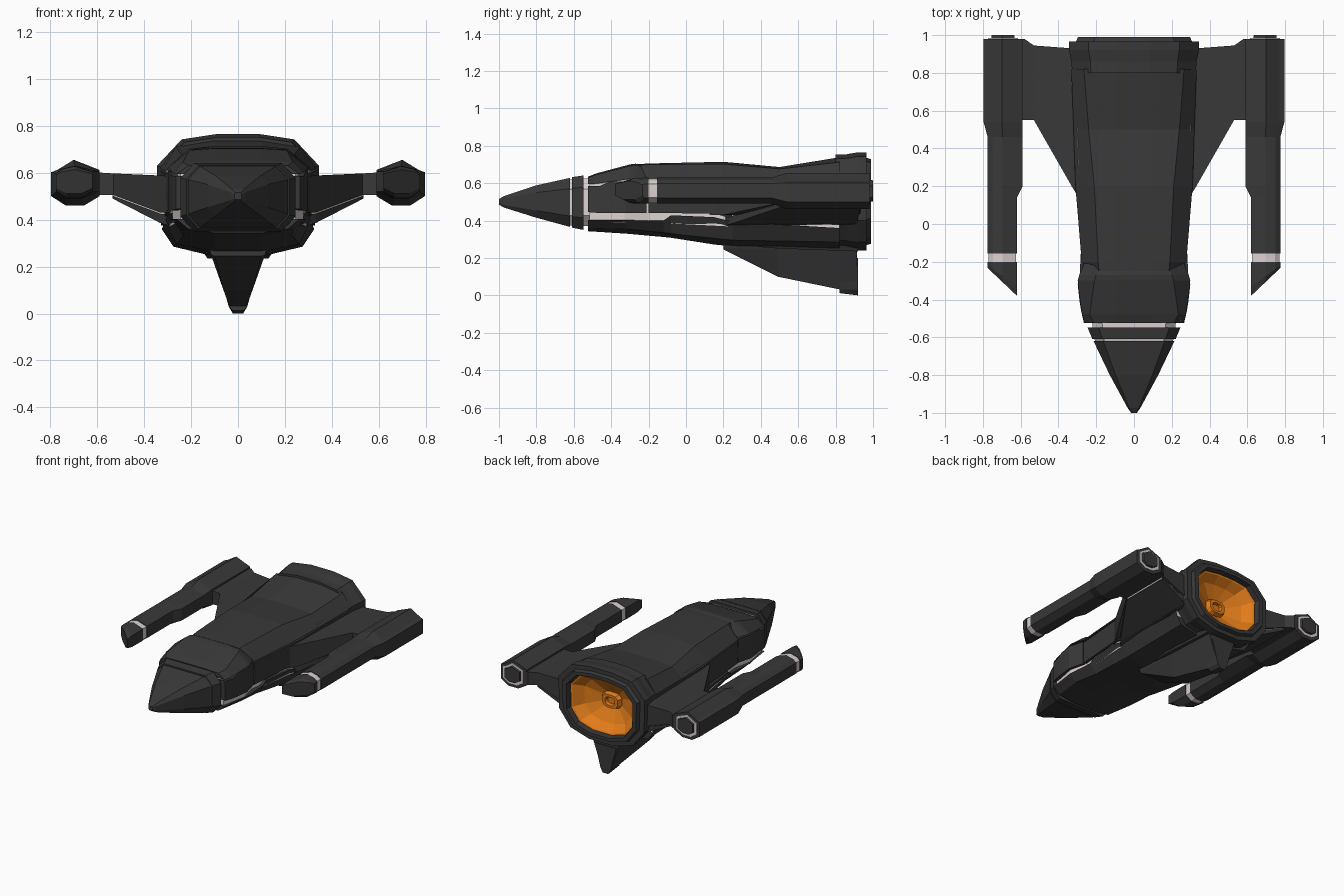
import bpy, bmesh


def material(name, rgb):
    m = bpy.data.materials.new(name)
    m.diffuse_color = (*rgb, 1)
    return m


DARK = material("dark_hull", (0.04, 0.04, 0.04))
LIGHT = material("light_trim", (0.72, 0.64, 0.64))
GLOW = material("engine_orange", (0.75, 0.2, 0.01))


def loft(name, rings, mat, mirror=False):
    """Skin a list of equal-length 3D rings and cap both ends."""
    bm = bmesh.new()
    vr = [[bm.verts.new(p) for p in r] for r in rings]
    n = len(vr[0])
    for a, b in zip(vr, vr[1:]):
        for i in range(n):
            j = (i + 1) % n
            bm.faces.new((a[i], a[j], b[j], b[i]))
    bm.faces.new(vr[0])
    bm.faces.new(vr[-1])
    bmesh.ops.recalc_face_normals(bm, faces=bm.faces)
    me = bpy.data.meshes.new(name)
    bm.to_mesh(me)
    bm.free()
    me.materials.append(mat)
    ob = bpy.data.objects.new(name, me)
    bpy.context.collection.objects.link(ob)
    if mirror:
        ob.modifiers.new("mirror", "MIRROR")
    return ob


def sym(y, *half):
    """Ring at y from a right-hand half profile listed top to bottom."""
    return [(x, y, z) for x, z in half] + [(-x, y, z) for x, z in reversed(half)]


def oct_ring(y, w, zt, zb):
    c, h = w * 0.76, (zt - zb) * 0.22
    return sym(y, (c, zt), (w, zt - h), (w, zb + h), (c, zb))


def at(y, prof, s=1.0, cx=0.0, cz=0.5):
    """Ring at y from a full profile scaled about a centre."""
    return [(cx + (x - cx) * s, y, cz + (z - cz) * s) for x, z in prof]


# Nose cone, nose collar and the light neck showing in the gaps
loft("nose_cone", [oct_ring(-1, .015, .515, .485), oct_ring(-.975, .033, .53, .47),
                   oct_ring(-.8, .128, .588, .415), oct_ring(-.62, .214, .628, .366)], DARK)
loft("nose_collar", [oct_ring(-.61, .22, .632, .362), oct_ring(-.548, .246, .641, .35)], DARK)
loft("nose_neck", [oct_ring(-.65, .19, .61, .38), oct_ring(-.61, .21, .622, .372),
                   oct_ring(-.5, .225, .625, .37)], LIGHT)

# Light inner core visible between the hull panels
loft("hull_core", [sym(y, (w, zt), (w, zb)) for y, w, zt, zb in [
    (-.515, .245, .61, .39), (-.33, .28, .625, .39), (-.2, .25, .625, .39),
    (.2, .292, .625, .37), (.82, .31, .63, .34)]], LIGHT)

# Cockpit roof and upper hull shell
loft("cockpit_roof", [
    sym(-.525, (.1, .634), (.21, .63), (.262, .595)),
    sym(-.48, (.1, .652), (.235, .645), (.275, .597)),
    sym(-.3, (.1, .70), (.21, .692), (.298, .622)),
    sym(-.27, (.1, .704), (.20, .697), (.29, .622)),
    sym(-.21, (.1, .695), (.18, .685), (.265, .622))], DARK)
loft("upper_hull", [
    sym(-.25, (.1, .702), (.185, .696), (.235, .62)),
    sym(-.2, (.1, .705), (.19, .70), (.277, .61)),
    sym(.2, (.1, .714), (.21, .702), (.31, .61)),
    sym(.5, (.1, .686), (.24, .676), (.32, .61)),
    sym(.82, (.1, .738), (.265, .712), (.332, .62))], DARK)

# Side panels
loft("cockpit_side", [sym(y, (w, zt), (w, zb)) for y, w, zt, zb in [
    (-.525, .265, .585, .445), (-.46, .28, .585, .44),
    (-.41, .288, .608, .44), (-.32, .298, .61, .44), (-.21, .27, .61, .44)]], DARK)
loft("hull_side", [sym(y, (w, zt), (w + .004, .52), (w, zb)) for y, w, zt, zb in [
    (-.2, .272, .597, .44), (.15, .302, .597, .438),
    (.25, .312, .597, .408), (.82, .328, .608, .375)]], DARK)

# Lower hull tub
loft("lower_hull", [sym(y, (w, zt), (w - .05, zm), (.1, zb)) for y, w, zt, zm, zb in [
    (-.525, .262, .402, .36, .343), (-.32, .29, .402, .355, .33),
    (-.12, .28, .40, .335, .312), (-.08, .284, .428, .33, .308),
    (.15, .302, .418, .305, .272), (.25, .31, .393, .295, .262),
    (.82, .325, .36, .285, .243)]], DARK)

# Engine collar with a recessed opening, and the orange bowl inside
half = [(.09, .765), (.24, .742), (.345, .63), (.34, .40), (.25, .285), (.1, .24)]
outer = half + [(-x, z) for x, z in reversed(half)]
loft("engine_collar", [at(.80, outer, .95), at(.86, outer, .96), at(.92, outer), at(.965, outer),
                       at(.965, outer, .89), at(.99, outer, .86),
                       at(.99, outer, .77), at(.81, outer, .74)], DARK)
loft("engine_bowl", [at(.815, outer, .73), at(.955, outer, .74), at(.95, outer, .70),
                     at(.89, outer, .55), at(.84, outer, .22), at(.87, outer, .18),
                     at(.87, outer, .11), at(.85, outer, .09)], GLOW)

# Wings, with a light seam and an underside fairing
def wing_ring(x, y0, y1, zt, zb):
    return [(x, y0, zt), (x, y1, zt), (x, y1, zb), (x, y0, zb)]


loft("wing", [wing_ring(.28, .12, .925, .585, .43), wing_ring(.33, .2, .93, .588, .43),
              wing_ring(.53, .55, .945, .597, .505), wing_ring(.58, .55, .98, .60, .505),
              wing_ring(.66, .55, .98, .60, .51)], DARK, True)
loft("wing_seam", [wing_ring(.28, .2, .91, .45, .39),
                   wing_ring(.535, .57, .93, .53, .497)], LIGHT, True)
loft("wing_fairing", [wing_ring(.28, .2, .915, .42, .37), wing_ring(.33, .25, .915, .425, .385),
                      wing_ring(.535, .56, .935, .502, .49)], DARK, True)

# Nacelles: slim barrel in front, thick housing at the rear
slim = [(.695, .63), (.75, .617), (.775, .597), (.775, .52),
        (.73, .49), (.665, .49), (.62, .52), (.62, .605)]
wide = [(x if x > .64 else .59, z) for x, z in slim]
thick = [(.70, .655), (.77, .612), (.796, .602), (.796, .50),
         (.735, .461), (.655, .461), (.59, .50), (.59, .612)]
loft("nacelle", [at(-.155, slim), at(.14, slim), at(.2, wide), at(.46, wide),
                 at(.54, thick), at(.98, thick)], DARK, True)
loft("nacelle_band", [at(-.21, slim, .94, .697, .56), at(-.14, slim, .94, .697, .56)], LIGHT, True)
tip = [(x, -.38 + (x - .62) * .95, .57 + (z - .57) * .72) for x, z in slim]
mid = [(x, -.33 + (x - .62) * .7, .56 + (z - .56) * .96) for x, z in slim]
loft("nacelle_tip", [tip, mid, at(-.2, slim)], DARK, True)
loft("nacelle_exhaust_rim", [at(.97, thick, .78, .695, .56), at(.985, thick, .78, .695, .56)],
     LIGHT, True)
loft("nacelle_exhaust", [at(.97, thick, .62, .695, .56), at(1.0, thick, .58, .695, .56)],
     DARK, True)

# Ventral fin and its heel block
loft("ventral_fin", [sym(y, (.125, .29), (.115, .25), (w, zb)) for y, w, zb in [
    (.2, .1, .245), (.49, .062, .10), (.83, .036, .03), (.915, .034, .025)]], DARK)
loft("fin_heel", [sym(y, (.085, .2), (.04, .03), (.022, zb)) for y, zb in [
    (.82, .012), (.92, 0)]], DARK)
loft("fin_root", [sym(y, (w, .31), (w - .03, zb)) for y, w, zb in [
    (.18, .13, .275), (.5, .17, .25), (.92, .16, .235)]], DARK)
